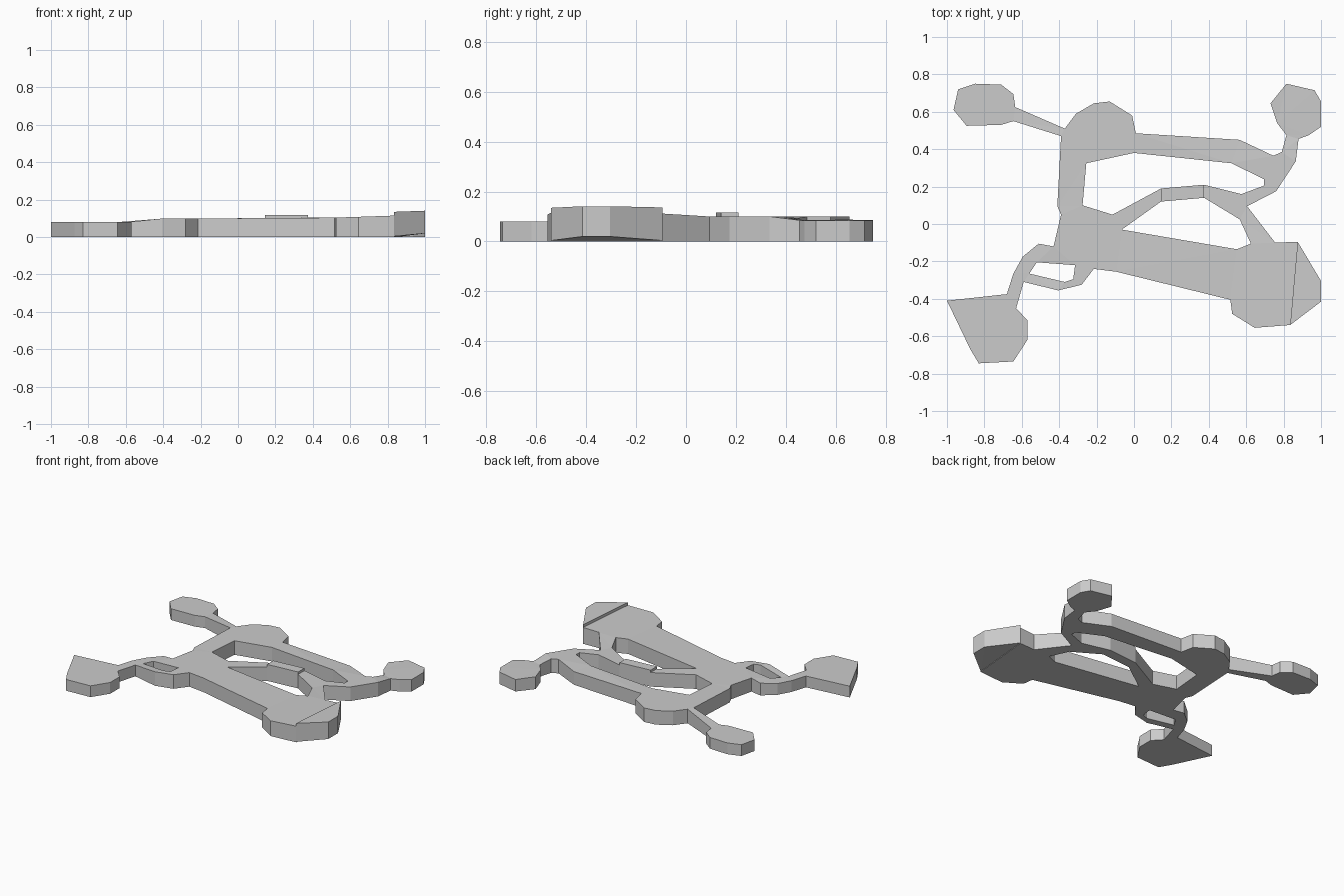
import bpy, bmesh

if "Cube" in bpy.data.objects:
    bpy.data.objects.remove(bpy.data.objects["Cube"])


def top_height(x, y):
    """Plate thickness: thin at the left, thicker towards the front right."""
    if x < -0.4:
        return 0.08 + 0.02 * max(0, (x + 0.57) / 0.17)
    if x < 0.4:
        return 0.10
    if y > 0.4:
        return 0.10 - 0.015 * min(1, (x - 0.4) / 0.4)
    return 0.10 + 0.015 * (x - 0.4) / 0.44 if y < 0 else 0.10


def plate(name, outline, holes=(), top=top_height, bottom=lambda x, y: 0.0):
    """Fill an outline with holes and give it a varying thickness."""
    bm = bmesh.new()
    edges = []
    for loop in (outline, *holes):
        vs = [bm.verts.new((x, y, 0)) for x, y in loop]
        edges += [bm.edges.new((a, b)) for a, b in zip(vs, vs[1:] + vs[:1])]
    bmesh.ops.triangle_fill(bm, edges=edges, use_beauty=True, normal=(0, 0, 1))
    lower = list(bm.verts)
    ext = bmesh.ops.extrude_face_region(bm, geom=list(bm.faces), use_keep_orig=True)
    upper = [g for g in ext["geom"] if isinstance(g, bmesh.types.BMVert)]
    for v in upper:
        v.co.z = top(v.co.x, v.co.y)
    for v in lower:
        v.co.z = bottom(v.co.x, v.co.y)
    bmesh.ops.recalc_face_normals(bm, faces=bm.faces)
    me = bpy.data.meshes.new(name)
    bm.to_mesh(me)
    bm.free()
    ob = bpy.data.objects.new(name, me)
    bpy.context.collection.objects.link(ob)
    return ob


# Outline, clockwise, in sections
back_left_pad = [(-.645, .55), (-.71, .53), (-.895, .525), (-.965, .61), (-.94, .72),
                 (-.85, .75), (-.71, .745), (-.645, .695), (-.635, .625)]
back_rail = [(-.37, .51), (-.31, .59), (-.215, .645), (-.13, .655), (-.01, .58),
             (.01, .485), (.565, .45), (.745, .365), (.79, .385), (.815, .475)]
back_right_pad = [(.765, .54), (.73, .645), (.815, .75), (.965, .715), (1, .655),
                  (1, .52), (.935, .475), (.88, .455)]
right_side = [(.865, .335), (.76, .175), (.605, .095), (.755, -.10), (.875, -.095)]
front_right_pad = [(.835, -.54), (.645, -.555), (.525, -.48), (.515, -.405)]
front_rail = [(-.095, -.255), (-.215, -.24), (-.28, -.325), (-.405, -.355), (-.59, -.31)]
front_left_pad = [(-.63, -.45), (-.57, -.515), (-.57, -.62), (-.645, -.735),
                  (-.83, -.745), (-.875, -.67), (-1, -.41), (-.68, -.375)]
left_side = [(-.645, -.265), (-.595, -.175), (-.51, -.105), (-.43, -.12),
             (-.39, .05), (-.41, .095), (-.39, .47)]

# Openings through the frame
back_opening = [(-.255, .325), (0, .38), (.52, .325), (.695, .24), (.695, .205),
                (.575, .16), (.375, .21), (.145, .19), (-.115, .05), (-.275, .10)]
middle_opening = [(-.065, -.03), (.145, .12), (.375, .14), (.565, .025),
                  (.625, -.105), (.55, -.135)]
corner_opening = [(-.56, -.265), (-.52, -.205), (-.315, -.22), (-.325, -.295), (-.37, -.31)]

plate("frame",
      back_left_pad + back_rail + back_right_pad + right_side + front_right_pad
      + front_rail + front_left_pad + left_side,
      [back_opening, middle_opening, corner_opening])

# Raised end of the front right pad, tilted up from the ground
plate("raised_end", [(.875, -.095), (1, -.305), (1, -.415), (.835, -.54)],
      top=lambda x, y: 0.135 + 0.006 * (x - .835) / .165,
      bottom=lambda x, y: 0.004 + 0.016 * (x - .875) / .125 if x > .9 else 0.004)

# Raised block on the middle rail
plate("rail_block", [(.145, .19), (.375, .21), (.375, .14), (.145, .12)],
      top=lambda x, y: 0.117, bottom=lambda x, y: 0.095)
